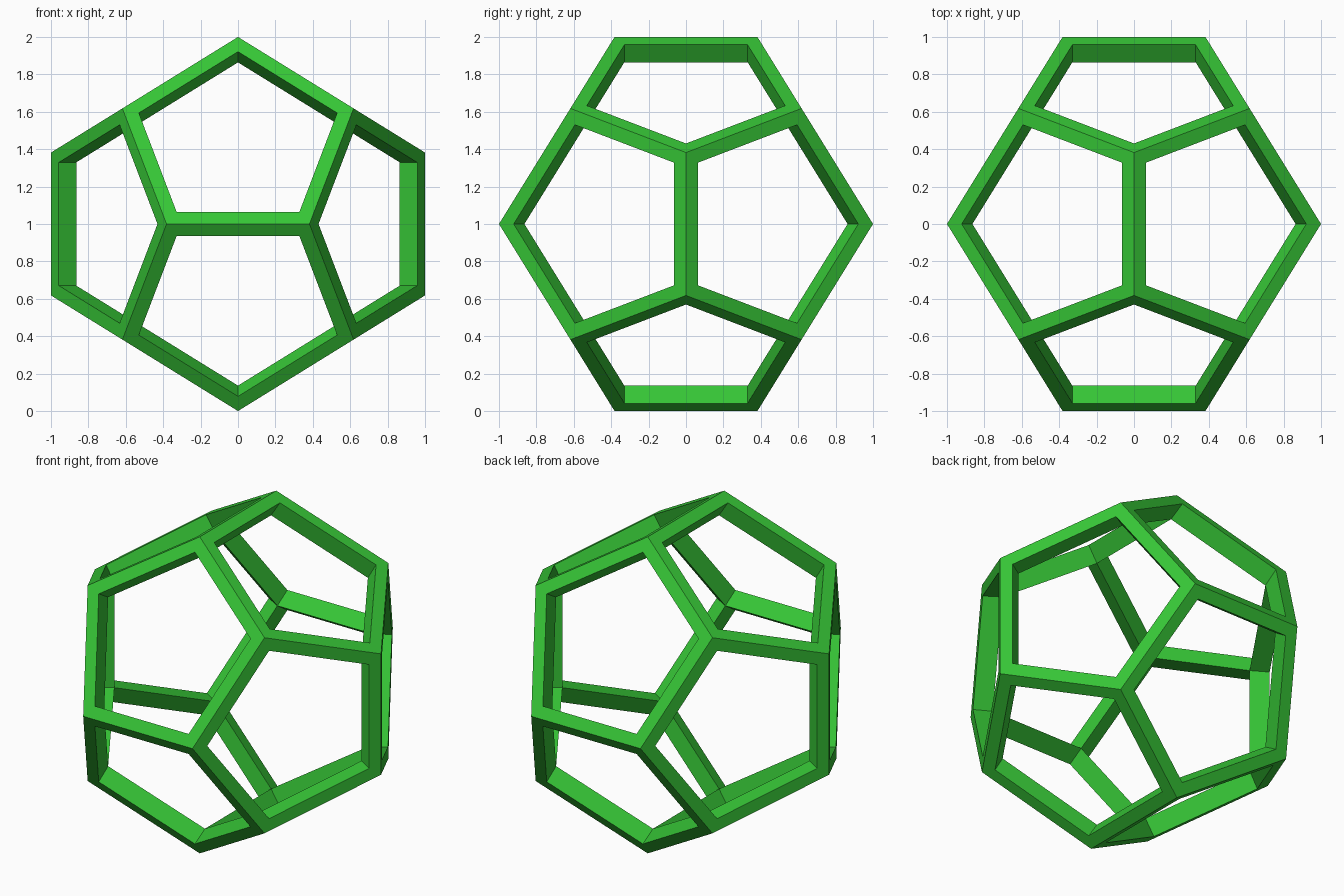
import bpy, bmesh, math
from itertools import product
from mathutils import Vector

if "Cube" in bpy.data.objects:
    bpy.data.objects.remove(bpy.data.objects["Cube"])

PHI = (1 + math.sqrt(5)) / 2
A, B = 1 / PHI, 1 / PHI ** 2
HOLE = 0.858    # size of each pentagonal opening relative to its face
INNER = 0.864   # inner ridge of the struts relative to the outer shell

# Regular dodecahedron: hull of its 20 corners, merged to 12 pentagons
points = [Vector(s) * A for s in product((-1, 1), repeat=3)]
for s, t in product((-1, 1), repeat=2):
    points += [Vector((0, s * B, t)), Vector((s * B, t, 0)), Vector((t, 0, s * B))]
hull = bmesh.new()
for p in points:
    hull.verts.new(p)
bmesh.ops.convex_hull(hull, input=hull.verts[:])
bmesh.ops.dissolve_limit(hull, angle_limit=0.02, verts=hull.verts[:], edges=hull.edges[:])
pentagons = [[v.co.copy() for v in f.verts] for f in hull.faces]
hull.free()

# Frame: each pentagon becomes a flat outer rim plus walls running to the inner ridge
frame = bmesh.new()
for corners in pentagons:
    centre = sum(corners, Vector()) / len(corners)
    rings = [corners,
             [centre.lerp(c, HOLE) for c in corners],
             [c * INNER for c in corners]]
    rings = [[frame.verts.new(c) for c in ring] for ring in rings]
    for outer, inner in zip(rings, rings[1:]):
        for i in range(len(outer)):
            j = (i + 1) % len(outer)
            frame.faces.new((outer[i], outer[j], inner[j], inner[i]))
bmesh.ops.remove_doubles(frame, verts=frame.verts[:], dist=0.001)
bmesh.ops.recalc_face_normals(frame, faces=frame.faces[:])

mesh = bpy.data.meshes.new("dodecahedron_frame")
frame.to_mesh(mesh)
frame.free()
obj = bpy.data.objects.new("dodecahedron_frame", mesh)
obj.location.z = 1
bpy.context.collection.objects.link(obj)

green = bpy.data.materials.new("green")
green.diffuse_color = (0.037, 0.56, 0.037, 1)
green.use_nodes = True
green.node_tree.nodes["Principled BSDF"].inputs["Base Color"].default_value = green.diffuse_color
mesh.materials.append(green)
